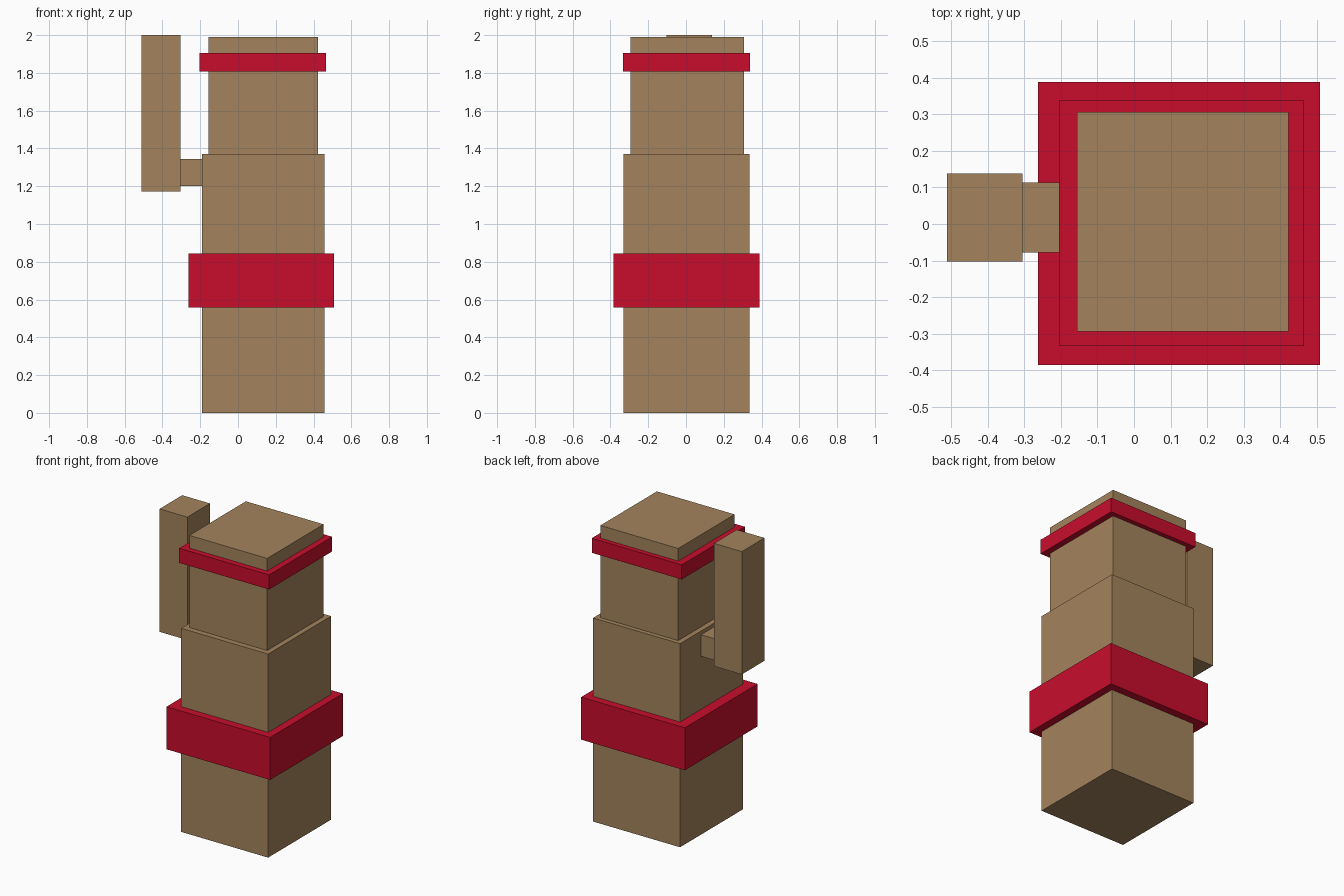
import bpy
import bmesh
from mathutils import Vector

if "Cube" in bpy.data.objects:
    bpy.data.objects.remove(bpy.data.objects["Cube"])


def material(name, color):
    mat = bpy.data.materials.new(name)
    mat.diffuse_color = color
    mat.use_nodes = True
    mat.node_tree.nodes["Principled BSDF"].inputs["Base Color"].default_value = mat.diffuse_color
    return mat


def box(name, lo, hi, mat):
    """Axis-aligned block between two opposite corners."""
    lo, hi = Vector(lo), Vector(hi)
    bm = bmesh.new()
    bmesh.ops.create_cube(bm, size=1)
    bmesh.ops.scale(bm, vec=hi - lo, verts=bm.verts)
    bmesh.ops.translate(bm, vec=(lo + hi) / 2, verts=bm.verts)
    mesh = bpy.data.meshes.new(name)
    bm.to_mesh(mesh)
    bm.free()
    mesh.materials.append(mat)
    obj = bpy.data.objects.new(name, mesh)
    bpy.context.collection.objects.link(obj)
    return obj


tan = material("tan", (0.37, 0.23, 0.11, 1))
red = material("red", (0.58, 0.004, 0.025, 1))

# Stacked body blocks
box("lower_body", (-0.191, -0.332, 0), (0.457, 0.336, 1.37), tan)
box("upper_body", (-0.156, -0.294, 1.37), (0.423, 0.306, 1.99), tan)

# Red bands wrapped around the body
box("lower_band", (-0.263, -0.385, 0.557), (0.509, 0.388, 0.843), red)
box("upper_band", (-0.205, -0.333, 1.807), (0.465, 0.338, 1.905), red)

# Side arm: short horizontal link and tall upright block
box("arm_link", (-0.305, -0.078, 1.20), (-0.191, 0.113, 1.345), tan)
box("arm_upright", (-0.512, -0.103, 1.173), (-0.305, 0.138, 2.0), tan)
